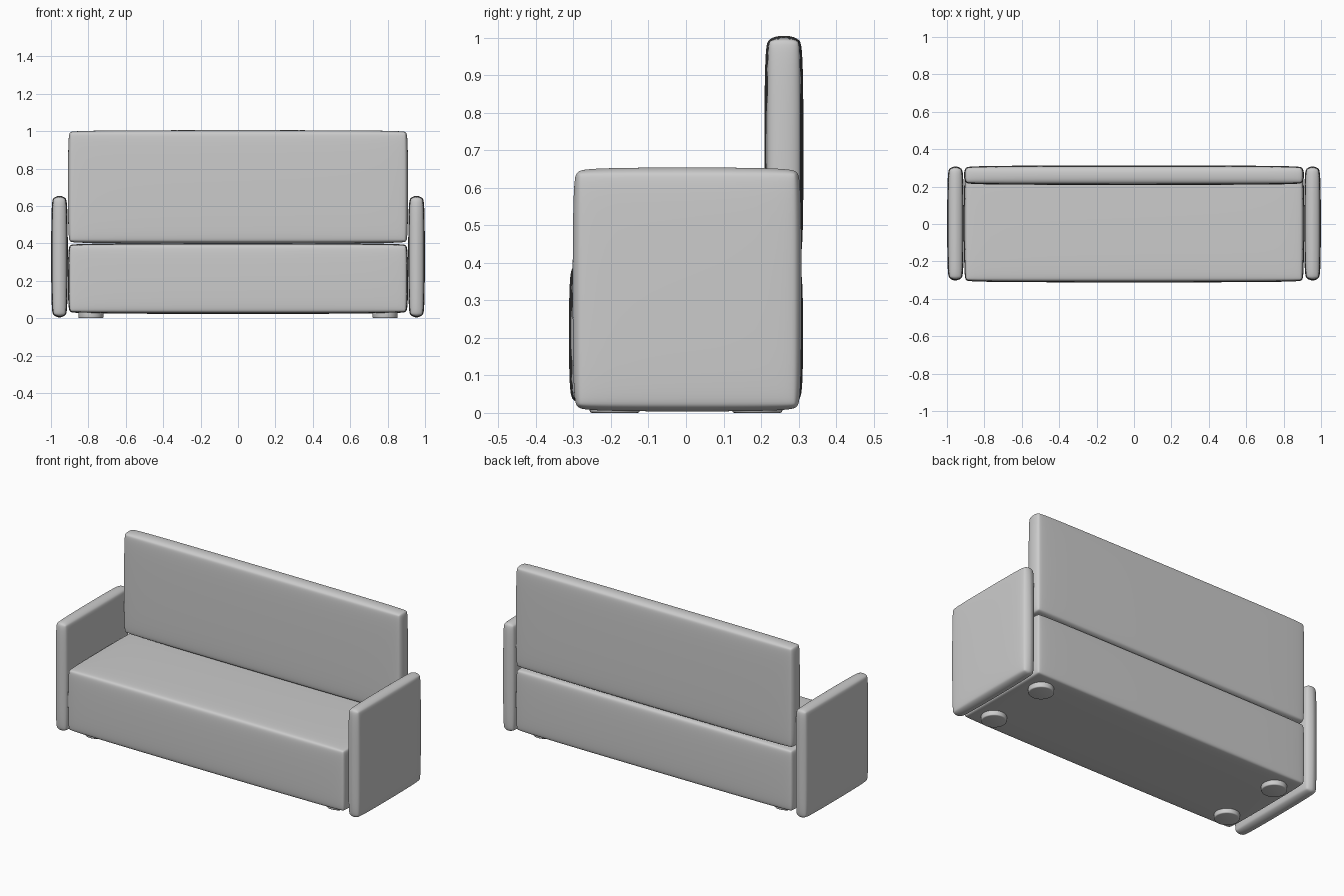
import bpy, bmesh
from mathutils import Vector

if "Cube" in bpy.data.objects:
    bpy.data.objects.remove(bpy.data.objects["Cube"])


def finish(name, bm):
    mesh = bpy.data.meshes.new(name)
    bm.to_mesh(mesh)
    bm.free()
    for p in mesh.polygons:
        p.use_smooth = True
    obj = bpy.data.objects.new(name, mesh)
    bpy.context.collection.objects.link(obj)
    return obj


def cushion(name, lo, hi, radius):
    """Soft box: bevelled cube relaxed by subdivision for a slight puff."""
    lo, hi = Vector(lo), Vector(hi)
    bm = bmesh.new()
    bmesh.ops.create_cube(bm, size=1)
    for v in bm.verts:
        v.co = Vector(((hi[i] - lo[i]) * v.co[i] + (hi[i] + lo[i]) / 2 for i in range(3)))
    bmesh.ops.bevel(bm, geom=bm.edges[:], offset=radius, segments=2,
                    profile=0.5, affect='EDGES')
    obj = finish(name, bm)
    sub = obj.modifiers.new("soften", 'SUBSURF')
    sub.levels = sub.render_levels = 3
    return obj


# Seat block and backrest
cushion("seat", (-0.91, -0.313, 0.022), (0.91, 0.313, 0.402), 0.035)
cushion("backrest", (-0.91, 0.208, 0.398), (0.91, 0.314, 1.006), 0.035)

# Armrests and round feet, mirrored left and right
for side, s in (("left", -1), ("right", 1)):
    x0, x1 = sorted((s * 0.909, s * 1.0))
    cushion("armrest_" + side, (x0, -0.303, 0.003), (x1, 0.309, 0.655), 0.038)
    for end, y in (("front", -0.19), ("back", 0.19)):
        bm = bmesh.new()
        bmesh.ops.create_cone(bm, cap_ends=True, segments=32,
                              radius1=0.067, radius2=0.067, depth=0.05)
        bmesh.ops.translate(bm, verts=bm.verts[:], vec=(s * 0.787, y, 0.025))
        rims = [e for e in bm.edges if abs(e.verts[0].co.z - e.verts[1].co.z) < 1e-5]
        bmesh.ops.bevel(bm, geom=rims, offset=0.006, segments=3,
                        profile=0.5, affect='EDGES')
        finish(end + "_foot_" + side, bm)
